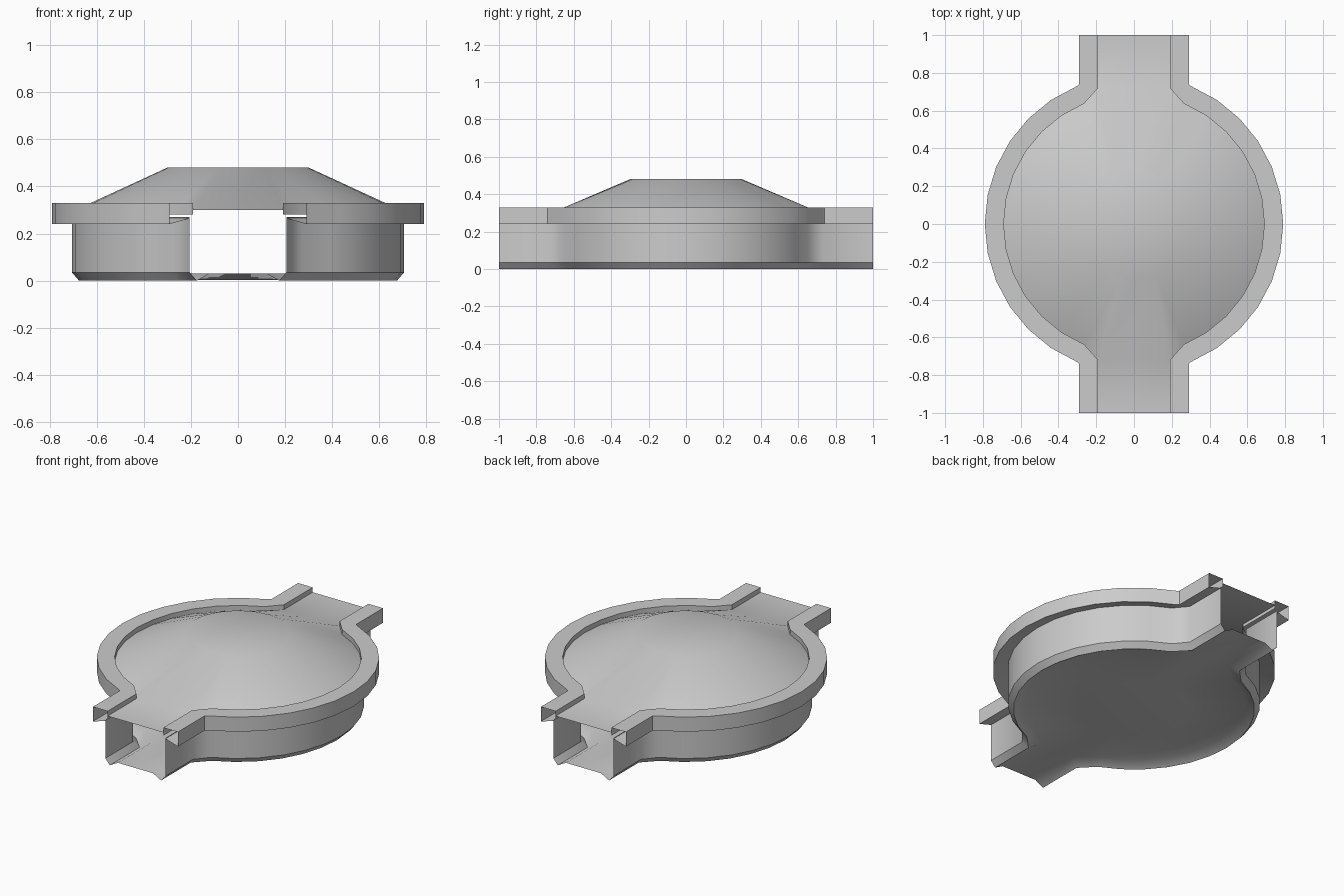
import bpy, bmesh, math
from mathutils import Vector

cube = bpy.data.objects.get("Cube")
if cube:
    bpy.data.objects.remove(cube)

# One plain grey for every part
grey = bpy.data.materials.new("plain grey")
grey.use_nodes = True
grey.diffuse_color = (0.6, 0.6, 0.6, 1)
grey.node_tree.nodes["Principled BSDF"].inputs["Base Color"].default_value = (0.6, 0.6, 0.6, 1)

STEP = math.pi / 16


def sides(radius, width, kink, z):
    """Outline on each side: channel end, kink, round body, kink, channel end."""
    arc = [(radius * math.cos(i * STEP), radius * math.sin(i * STEP)) for i in range(-6, 7)]
    pts = [(width, -1), (width, -kink)] + arc + [(width, kink), (width, 1)]
    return ([Vector((x, y, z)) for x, y in pts], [Vector((-x, -y, z)) for x, y in pts])


def face(bm, *pts):
    bm.faces.new([bm.verts.new(p) for p in pts])


def strip(bm, a, b):
    for i in range(len(a) - 1):
        face(bm, a[i], a[i + 1], b[i + 1], b[i])


def sweep(bm, section):
    """Join successive outlines on both sides, leaving the channel ends open."""
    for lower, upper in zip(section, section[1:]):
        for a, b in zip(sides(*lower), sides(*upper)):
            strip(bm, a, b)


def panel(bm, radius, width, kink, z, flat_radius, flat_z, up):
    """Conical panel with a flat centre and two straight channel tongues."""
    right, left = sides(radius, width, kink, z)
    loop = (right[1:-1] + [Vector((0, kink, z))] + left[1:-1] + [Vector((0, -kink, z))])
    loop.append(loop[0])
    ring = []
    for p in loop:
        d = Vector((p.x, p.y, 0)).normalized() * flat_radius
        ring.append(Vector((d.x, d.y, flat_z)))
    strip(bm, *((loop, ring) if up else (ring, loop)))
    centre = ring[:-1]
    face(bm, *(centre if up else reversed(centre)))
    for s in (1, -1):
        row = [[Vector((s * x, s * y, z)) for x in (width, 0, -width)] for y in (kink, 1)]
        strip(bm, *((row[1], row[0]) if up else (row[0], row[1])))
        if up:
            bm.faces.ensure_lookup_table()
    bm.normal_update()
    for f in bm.faces:
        if abs(f.normal.z) > 0.8 and (f.normal.z > 0) != up:
            f.normal_flip()


def finish(name, bm):
    bmesh.ops.remove_doubles(bm, verts=bm.verts, dist=0.0005)
    mesh = bpy.data.meshes.new(name)
    bm.to_mesh(mesh)
    bm.free()
    mesh.materials.append(grey)
    ob = bpy.data.objects.new(name, mesh)
    bpy.context.collection.objects.link(ob)
    bpy.ops.object.select_all(action='DESELECT')
    ob.select_set(True)
    bpy.context.view_layer.objects.active = ob
    bpy.ops.object.shade_smooth_by_angle(angle=math.radians(40))


# Lower body: shallow dished floor, raised foot and upright wall
FLOOR = (0.62, 0.12, 0.67, 0.03)
bm = bmesh.new()
panel(bm, *FLOOR, 0.3, 0.003, False)
sweep(bm, [FLOOR, (0.675, 0.175, 0.71, 0.0), (0.705, 0.205, 0.73, 0.035),
           (0.705, 0.205, 0.73, 0.27)])
finish("lower_body", bm)

# Rim: hollow flange around the body and channels
bm = bmesh.new()
sweep(bm, [(0.705, 0.205, 0.73, 0.265), (0.79, 0.29, 0.74, 0.24), (0.79, 0.29, 0.74, 0.33),
           (0.69, 0.19, 0.72, 0.33), (0.69, 0.19, 0.72, 0.28)])
finish("rim", bm)

# Cover: raised cone with a flat centre
bm = bmesh.new()
panel(bm, 0.69, 0.19, 0.72, 0.30, 0.3, 0.48, True)
finish("cover", bm)
